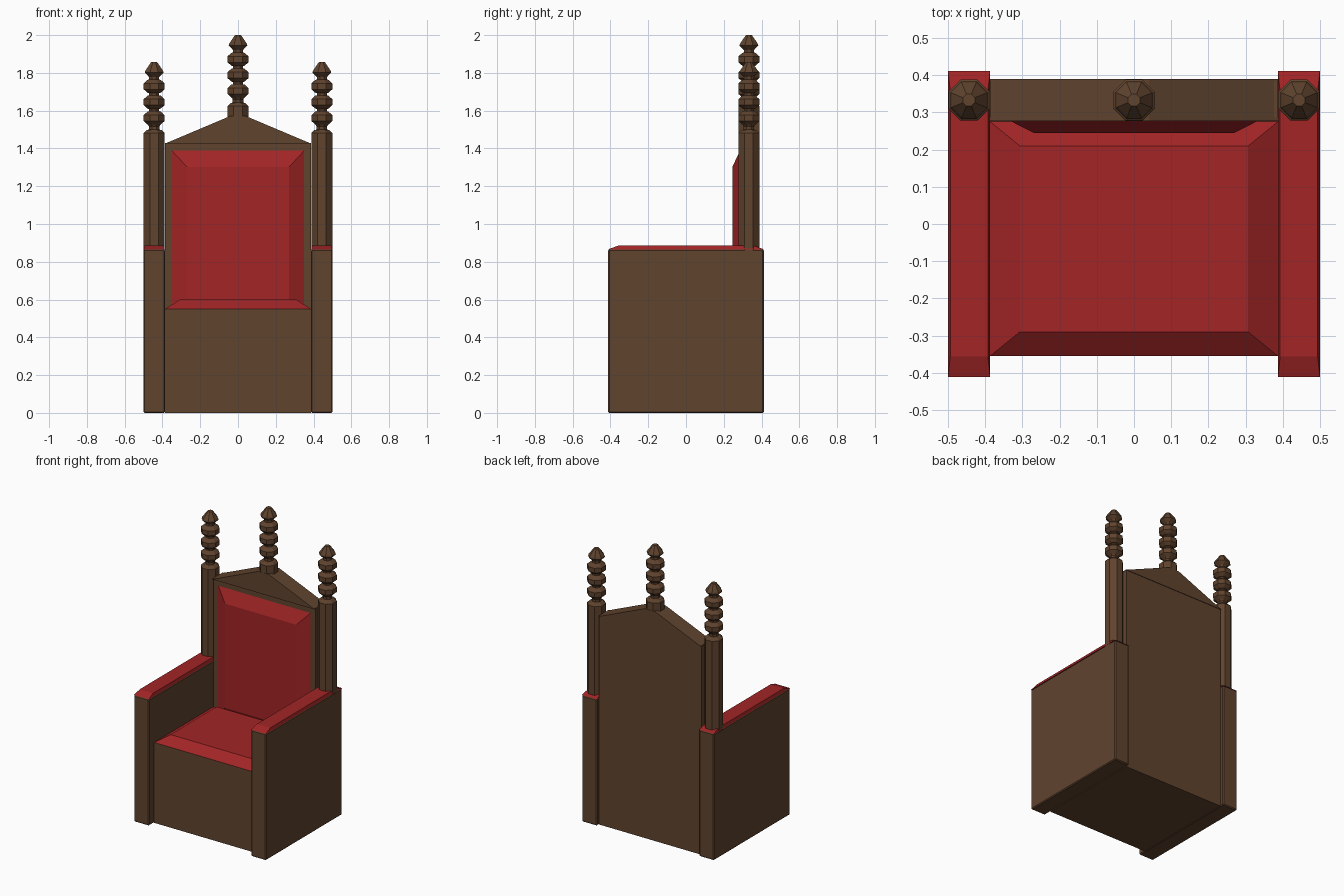
import bpy, math
from mathutils import Matrix

cube = bpy.data.objects.get("Cube")
if cube:
    bpy.data.objects.remove(cube, do_unlink=True)


def material(name, rgb):
    m = bpy.data.materials.new(name)
    m.use_nodes = True
    m.diffuse_color = (*rgb, 1)
    m.node_tree.nodes["Principled BSDF"].inputs["Base Color"].default_value = (*rgb, 1)
    return m


WOOD = material("brown wood", (0.115, 0.056, 0.027))
RED = material("red cloth", (0.36, 0.018, 0.019))


def add_mesh(name, verts, faces, mat):
    mesh = bpy.data.meshes.new(name)
    mesh.from_pydata(verts, [], faces)
    mesh.materials.append(mat)
    obj = bpy.data.objects.new(name, mesh)
    bpy.context.collection.objects.link(obj)
    return obj


def block(name, x, y, z, mat, inset=(0, 0)):
    """Box over three ranges, its top face drawn in by inset."""
    verts = []
    for h, dx, dy in ((z[0], 0, 0), (z[1], *inset)):
        x0, x1, y0, y1 = x[0] + dx, x[1] - dx, y[0] + dy, y[1] - dy
        verts += [(x0, y0, h), (x1, y0, h), (x1, y1, h), (x0, y1, h)]
    sides = [(i, (i + 1) % 4, (i + 1) % 4 + 4, i + 4) for i in range(4)]
    return add_mesh(name, verts, [(3, 2, 1, 0), (4, 5, 6, 7)] + sides, mat)


def prism(name, outline, y0, y1, mat):
    """Outline in x and z, counter-clockwise from the front, extruded in depth."""
    n = len(outline)
    verts = [(x, y, z) for y in (y0, y1) for x, z in outline]
    faces = [tuple(range(n)), tuple(range(2 * n - 1, n - 1, -1))]
    faces += [(i, i + n, (i + 1) % n + n, (i + 1) % n) for i in range(n)]
    return add_mesh(name, verts, faces, mat)


def turned(name, profile, x, y, mat, sides=8):
    """Eight-sided turning; profile holds (flat radius, height) pairs."""
    verts = []
    for r, z in profile:
        r /= math.cos(math.pi / sides)
        for i in range(sides):
            a = 2 * math.pi * (i + 0.5) / sides
            verts.append((x + r * math.cos(a), y + r * math.sin(a), z))
    faces = [tuple(range(sides - 1, -1, -1)),
             tuple(range(len(verts) - sides, len(verts)))]
    for k in range(0, len(verts) - sides, sides):
        for i in range(sides):
            j = (i + 1) % sides
            faces.append((k + i, k + j, k + j + sides, k + i + sides))
    return add_mesh(name, verts, faces, mat)


def finial(base):
    """Three chamfered beads on a thin neck under a pointed cap."""
    pts = [(0.055, base), (0.04, base + 0.015), (0.028, base + 0.018), (0.028, base + 0.035)]
    for k in range(3):
        z = base + 0.045 + 0.084 * k
        pts += [(0.035, z), (0.055, z + 0.018), (0.055, z + 0.05),
                (0.035, z + 0.068), (0.027, z + 0.07), (0.027, z + 0.082)]
    return pts + [(0.03, base + 0.3), (0.05, base + 0.32), (0.046, base + 0.331),
                  (0.016, base + 0.375)]


# Seat
block("seat_base", (-0.387, 0.387), (-0.355, 0.3), (0.0, 0.55), WOOD)
block("seat_cushion", (-0.387, 0.387), (-0.355, 0.275), (0.55, 0.6), RED, (0.08, 0.065))

# Arms, pads and rear posts
for side, s in (("left", 1), ("right", -1)):
    x = sorted((s * 0.387, s * 0.5))
    arm = block(side + "_arm", x, (-0.412, 0.412), (0, 0.866), WOOD)
    bevel = arm.modifiers.new("soft edges", "BEVEL")
    bevel.width = 0.006
    bevel.segments = 1
    block(side + "_arm_pad", x, (-0.412, 0.412), (0.866, 0.886), RED, (0.006, 0.055))
    turned(side + "_post", [(0.055, 0.8)] + finial(1.482), s * 0.444, 0.333, WOOD)

# Back board with gabled top and middle finial
block("back_board", (-0.387, 0.387), (0.286, 0.386), (0, 1.43), WOOD)
prism("back_gable", [(-0.388, 1.425), (0.388, 1.425), (0.04, 1.572), (-0.04, 1.572)],
      0.277, 0.39, WOOD)
turned("middle_finial", [(0.055, 1.555)] + finial(1.625), 0, 0.333, WOOD)

# Back cushion, raised toward the front
cushion = block("back_cushion", (-0.352, 0.352), (0.5, 1.39), (0, 0.042), RED, (0.082, 0.088))
cushion.data.transform(Matrix.Translation((0, 0.287, 0)) @ Matrix.Rotation(math.pi / 2, 4, "X"))
